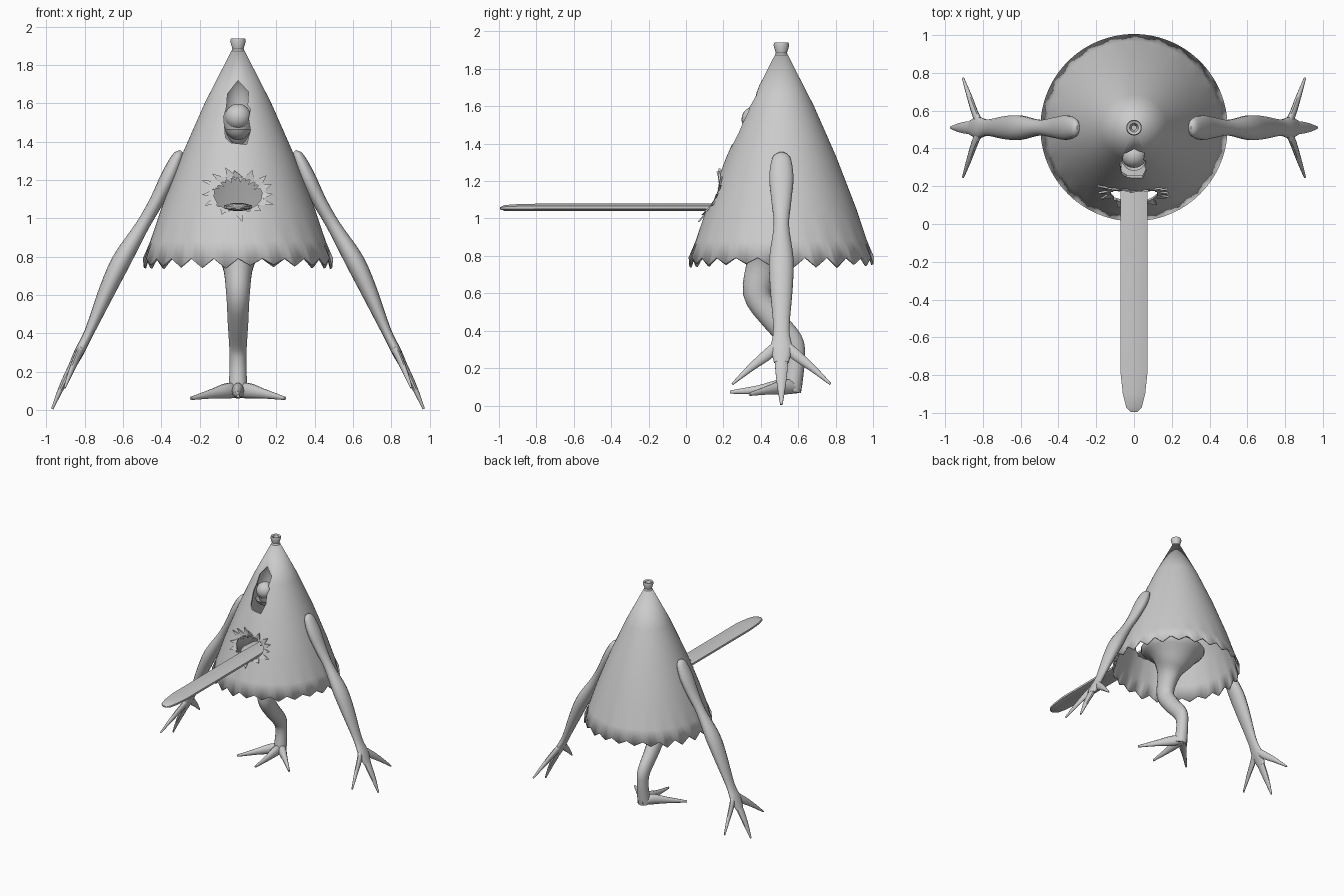
import bpy, bmesh, math, random
from mathutils import Vector

random.seed(4)
if "Cube" in bpy.data.objects:
    bpy.data.objects.remove(bpy.data.objects["Cube"])

grey = bpy.data.materials.new("plain_grey")
grey.use_nodes = True
grey.diffuse_color = (0.6, 0.6, 0.6, 1)
grey.node_tree.nodes["Principled BSDF"].inputs["Base Color"].default_value = (0.6, 0.6, 0.6, 1)

AXIS_Y = 0.51
CONE = [(1.87, 0.03), (1.6, 0.168), (1.33, 0.287), (1.05, 0.395), (0.88, 0.452), (0.77, 0.49)]


def finish(name, bm, angle=40):
    bmesh.ops.recalc_face_normals(bm, faces=bm.faces)
    me = bpy.data.meshes.new(name)
    bm.to_mesh(me)
    bm.free()
    me.materials.append(grey)
    ob = bpy.data.objects.new(name, me)
    bpy.context.collection.objects.link(ob)
    bpy.ops.object.select_all(action='DESELECT')
    ob.select_set(True)
    bpy.context.view_layer.objects.active = ob
    if angle:
        bpy.ops.object.shade_smooth_by_angle(angle=math.radians(angle))
    return ob


def bridge(bm, rings):
    for a, b in zip(rings, rings[1:]):
        n = len(a)
        for i in range(n):
            bm.faces.new((a[i], a[(i + 1) % n], b[(i + 1) % n], b[i]))


def lathe(profile, segs, rim=None):
    """Turned shape around the body axis; rim(i) shifts the last ring down."""
    bm = bmesh.new()
    rings = []
    for k, (z, r) in enumerate(profile):
        ring = []
        for i in range(segs):
            t = math.tau * i / segs
            d = rim[i] if rim and k == len(profile) - 1 else 0
            ring.append(bm.verts.new((r * math.sin(t), AXIS_Y - r * math.cos(t), z - d)))
        rings.append(ring)
    bridge(bm, rings)
    return bm


def smooth_path(pts, steps=4):
    """Catmull-Rom through (x, y, z, half_width, half_depth) points."""
    ps = [Vector(p) for p in pts]
    ps = [2 * ps[0] - ps[1]] + ps + [2 * ps[-1] - ps[-2]]
    out = []
    for a, b, c, d in zip(ps, ps[1:], ps[2:], ps[3:]):
        for s in range(steps):
            t = s / steps
            out.append(0.5 * (2 * b + (c - a) * t + (2 * a - 5 * b + 4 * c - d) * t * t
                              + (3 * b - a - 3 * c + d) * t ** 3))
    return out + [ps[-2]]


def tube(bm, pts, across, sides=14, steps=4):
    """Limb with elliptical sections; across is the half_width direction."""
    ps = smooth_path(pts, steps)
    pos = [Vector(p[:3]) for p in ps]
    rings = []
    for i, p in enumerate(ps):
        t = (pos[min(i + 1, len(ps) - 1)] - pos[max(i - 1, 0)]).normalized()
        u = Vector(across)
        u = (u - t * u.dot(t)).normalized()
        v = t.cross(u)
        ring = []
        for k in range(sides):
            a = math.tau * (k + 0.5) / sides
            ring.append(bm.verts.new(pos[i] + u * max(p[3], 0.003) * math.cos(a)
                                     + v * max(p[4], 0.003) * math.sin(a)))
        rings.append(ring)
    bridge(bm, rings)
    bm.faces.new(rings[0])
    bm.faces.new(rings[-1])


def cone_radius(z):
    for (z1, r1), (z0, r0) in zip(CONE, CONE[1:]):
        if z >= z0:
            return r1 + (r0 - r1) * (z1 - z) / (z1 - z0)
    return CONE[-1][1]


def on_cone(x, z, out=0.0):
    r = cone_radius(z) + out
    return Vector((x, AXIS_Y - math.sqrt(max(r * r - x * x, 0)), z))


# Hollow cone body with a zigzag hem
SEGS, TEETH = 96, 24
depth = [random.uniform(0.03, 0.055) for _ in range(TEETH)]
hem = []
for i in range(SEGS):
    f = (i % 4) / 4
    hem.append(depth[i // 4] * (1 - abs(2 * f - 1)) - 0.02)
body = finish("body", lathe(CONE, SEGS, hem))
shell = body.modifiers.new("thickness", 'SOLIDIFY')
shell.thickness = 0.012
shell.offset = 0

# Ragged openings for the eye and the mouth
eye_hole = [(-.065, 1.42), (-.04, 1.395), (.045, 1.385), (.065, 1.46), (.055, 1.52), (.065, 1.57),
            (.05, 1.59), (.055, 1.66), (0, 1.72), (-.055, 1.65), (-.06, 1.58), (-.075, 1.53)]
mouth_hole = []
for i in range(28):
    a = math.tau * i / 28
    s = 1.08 if i % 2 else 0.95
    mouth_hole.append((0.13 * s * math.cos(a), 1.125 + 0.09 * s * math.sin(a)))
for outline in (eye_hole, mouth_hole):
    bm = bmesh.new()
    rings = [[bm.verts.new((x, y, z)) for x, z in outline] for y in (-0.2, 0.47)]
    bridge(bm, rings)
    for ring in rings:
        bm.faces.new(ring)
    cutter = finish("opening_cutter", bm, 0)
    cutter.hide_render = True
    cut = body.modifiers.new("opening", 'BOOLEAN')
    cut.operation = 'DIFFERENCE'
    cut.solver = 'EXACT'
    cut.object = cutter
    bpy.context.view_layer.objects.active = body
    for m in list(body.modifiers):
        bpy.ops.object.modifier_apply(modifier=m.name)
    bpy.data.objects.remove(cutter)

# Torn flaps around the mouth, and teeth hanging into it
bm = bmesh.new()


def spike(angle, half, inner, outer, lift, lean=0.0):
    pts = []
    for a, s, o in ((angle - half, inner, 0.004), (angle + half, inner, 0.004), (angle + lean, outer, lift)):
        a = math.radians(a)
        pts.append(on_cone(0.13 * s * math.cos(a), 1.125 + 0.09 * s * math.sin(a), o))
    back = [bm.verts.new(p + Vector((0, 0.01, 0))) for p in pts]
    front = [bm.verts.new(p) for p in pts]
    bridge(bm, [front, back])
    bm.faces.new(front)
    bm.faces.new(back)


for angle, length in ((-160, 1.5), (-185, 1.45), (-215, 1.7), (-235, 1.6), (-258, 1.65),
                      (90, 1.4), (62, 1.55), (38, 1.6), (18, 1.5), (-5, 1.4), (-28, 1.55),
                      (-52, 1.35), (-90, 1.6), (-125, 1.35)):
    spike(angle, 14, 0.98, length, 0.03, 6)
for i in range(10):
    spike(25 + i * 14.5, 7, 1.08, 0.68 + 0.12 * (i % 2), -0.01)
finish("mouth_flaps_and_teeth", bm, 0)

# Tied tip of the cone
knob = [(1.85, 0.03), (1.87, 0.036), (1.885, 0.03), (1.925, 0.042), (1.94, 0.038), (1.935, 0.024), (1.9, 0.012)]
finish("tip_knot", lathe(knob, 14), 35)

# Eye: ball, lower lid and recessed socket
for name, centre, size in (("eyeball", (0, 0.365, 1.53), (.068, .068, .068)),
                           ("lower_lid", (0, 0.36, 1.5), (.076, .085, .09)),
                           ("eye_socket", (0, 0.4, 1.56), (.08, .085, .18))):
    bm = bmesh.new()
    bmesh.ops.create_uvsphere(bm, u_segments=24, v_segments=16, radius=1)
    for v in bm.verts:
        v.co = Vector(centre) + Vector([c * s for c, s in zip(v.co, size)])
    if name == "lower_lid":
        drop = [v for v in bm.verts if v.co.z > 1.475]
    elif name == "eye_socket":
        drop = [v for v in bm.verts
                if math.hypot(v.co.x, v.co.y - AXIS_Y) > cone_radius(v.co.z) - 0.004]
    else:
        drop = []
    bmesh.ops.delete(bm, geom=drop, context='VERTS')
    finish(name, bm, 60)

# Long flat tongue
bm = bmesh.new()
tube(bm, [(0, .42, 1.06, .07, .018), (0, .1, 1.06, .078, .021), (0, -.78, 1.06, .078, .021),
          (0, -.9, 1.058, .064, .02), (0, -.97, 1.056, .045, .017), (0, -.995, 1.055, .02, .006)],
     (1, 0, 0), 8, 1)
finish("tongue", bm, 30)

# Single bent leg, flaring into the body, with three toes
bm = bmesh.new()
tube(bm, [(0, .47, 1.0, .1, .1), (0, .47, .96, .25, .25), (0, .46, .87, .17, .17), (0, .42, .76, .085, .1),
          (0, .38, .6, .062, .075), (0, .46, .47, .055, .065), (0, .565, .345, .047, .06),
          (0, .585, .25, .044, .05), (0, .575, .14, .048, .05), (0, .565, .075, .052, .05)], (1, 0, 0), 18)
for tip in ((0.245, 0.34, 0.06), (0, 0.235, 0.072), (-0.245, 0.34, 0.06)):
    x, y, z = tip
    tube(bm, [(0, .6, .095, .03, .03), (x * .2, .58 + (y - .58) * .2, .1, .042, .032),
              (x * .55, .58 + (y - .58) * .55, .084, .026, .019), (x, y, z, .009, .007)], (0, 0, 1), 10)
finish("leg", bm, 50)

# Arms with three-fingered hands
for name, m in (("left_arm", 1), ("right_arm", -1)):
    bm = bmesh.new()

    def limb(pts, across, sides=14):
        tube(bm, [(m * p[0],) + tuple(p[1:]) for p in pts], across, sides)

    limb([(.295, .51, 1.35, .018, .01), (.315, .51, 1.32, .05, .03), (.36, .51, 1.22, .066, .042),
          (.425, .51, 1.09, .054, .037), (.5, .51, .96, .042, .036), (.605, .51, .785, .066, .05),
          (.68, .51, .63, .062, .044), (.775, .51, .41, .044, .026), (.825, .51, .31, .058, .026),
          (.865, .51, .23, .04, .02)], (0, 1, 0))
    limb([(.81, .51, .34, .03, .02), (.865, .51, .23, .036, .02), (.92, .51, .12, .026, .015),
          (.97, .51, .005, .007, .006)], (0, 1, 0), 10)
    for s in (1, -1):
        limb([(.8, .51, .35, .02, .018), (.835, .51 + s * .06, .285, .018, .03),
              (.87, .51 + s * .16, .205, .014, .02), (.905, .51 + s * .262, .115, .006, .006)],
             (1, 0, 0), 10)
    finish(name, bm, 50)
